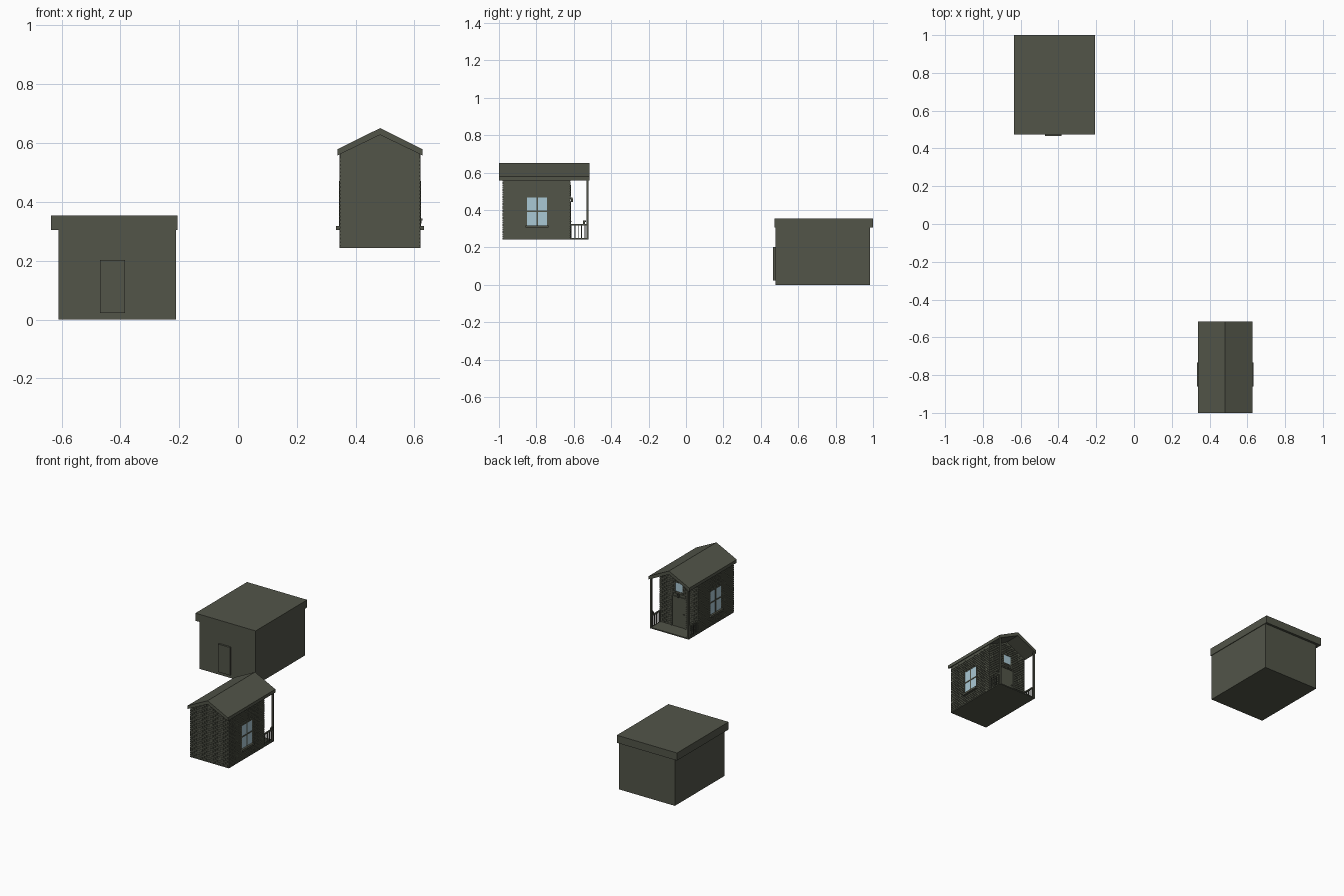
import bpy, bmesh

if "Cube" in bpy.data.objects:
    bpy.data.objects.remove(bpy.data.objects["Cube"], do_unlink=True)


def material(name, rgb):
    m = bpy.data.materials.new(name)
    m.use_nodes = True
    m.diffuse_color = (*rgb, 1)
    m.node_tree.nodes["Principled BSDF"].inputs["Base Color"].default_value = (*rgb, 1)
    return m


OLIVE = material("dark olive", (0.084, 0.09, 0.066))
GLASS = material("pale blue glass", (0.40, 0.58, 0.66))


def add_box(bm, x, y, z):
    """Add a box given its (min, max) range on each axis."""
    v = [bm.verts.new((a, b, c)) for a in x for b in y for c in z]
    for f in ((0, 1, 3, 2), (4, 6, 7, 5), (0, 4, 5, 1), (2, 3, 7, 6), (0, 2, 6, 4), (1, 5, 7, 3)):
        bm.faces.new([v[i] for i in f])


def finish(name, bm, mat):
    bmesh.ops.recalc_face_normals(bm, faces=bm.faces[:])
    me = bpy.data.meshes.new(name)
    bm.to_mesh(me)
    bm.free()
    me.materials.append(mat)
    ob = bpy.data.objects.new(name, me)
    bpy.context.collection.objects.link(ob)
    return ob


def boxes(name, parts, mat=OLIVE):
    bm = bmesh.new()
    for p in parts:
        add_box(bm, *p)
    return finish(name, bm, mat)


def prism(name, profile, y, mat=OLIVE):
    """Extrude an (x, z) profile along y."""
    bm = bmesh.new()
    f = bm.faces.new([bm.verts.new((a, y[0], b)) for a, b in profile])
    new = bmesh.ops.extrude_face_region(bm, geom=[f])["geom"]
    bmesh.ops.translate(bm, vec=(0, y[1] - y[0], 0),
                        verts=[g for g in new if isinstance(g, bmesh.types.BMVert)])
    return finish(name, bm, mat)


# Flat-roofed shed
boxes("shed_walls", [((-0.61, -0.21), (0.478, 0.985), (0, 0.305))])
boxes("shed_roof", [((-0.636, -0.206), (0.474, 1.0), (0.305, 0.354))])
boxes("shed_door", [((-0.47, -0.384), (0.466, 0.479), (0.022, 0.202))])

# Cabin dimensions
CX, HALF, BASE = 0.483, 0.138, 0.243
FRONT, BACK, PORCH = -0.98, -0.617, -0.52
EAVE, RIDGE, SLOPE = 0.558, 0.628, 0.483
RELIEF = 0.003


def under_roof(dx):
    return RIDGE - SLOPE * abs(dx)


# Cabin core and roof
core = HALF - RELIEF
prism("cabin_walls", [(CX - core, BASE), (CX + core, BASE), (CX + core, under_roof(core)),
                      (CX, RIDGE), (CX - core, under_roof(core))],
      (FRONT + RELIEF, BACK - RELIEF))
prism("cabin_roof", [(CX - 0.145, EAVE), (CX, RIDGE), (CX + 0.145, EAVE),
                     (CX + 0.145, 0.579), (CX, 0.651), (CX - 0.145, 0.579)], (-1.0, -0.516))
boxes("cabin_floor", [((CX - HALF, CX + HALF), (FRONT, PORCH), (BASE, BASE + 0.007))])

# Openings that the bricks leave free: (low, high, bottom, top)
WINDOW = (-0.853, -0.74, 0.318, 0.468)
DOOR = (CX - 0.047, CX + 0.047, 0.25, 0.44)
ATTIC = (CX - 0.028, CX + 0.028, 0.475, 0.535)


def brick_spans(low, high, openings):
    """Running-bond bricks as (a, b, bottom, top), outside the openings."""
    length, course, gap = 0.03, 0.0125, 0.0025
    row, z = 0, BASE + 0.009
    while z < RIDGE:
        top = z + course - gap
        a = low - (length / 2 if row % 2 else 0)
        while a < high:
            s, e = max(a, low), min(a + length - gap, high)
            a += length
            if e - s < 0.003:
                continue
            pieces = [(s, e)]
            for o in openings:
                if top > o[2] and z < o[3]:
                    pieces = [q for p, r in pieces for q in ((p, min(r, o[0])), (max(p, o[1]), r))
                              if q[1] - q[0] > 0.001]
            for p, r in pieces:
                yield p, r, z, top
        z += course
        row += 1


# Brick relief on the four walls
bricks = []
for p, r, z, top in brick_spans(FRONT, BACK, [WINDOW]):
    if top < under_roof(HALF):
        for s in (-1, 1):
            xs = sorted((CX + s * (core - 0.001), CX + s * HALF))
            bricks.append((xs, (p, r), (z, top)))
for y, openings in (((FRONT, FRONT + RELIEF + 0.001), []),
                    ((BACK - RELIEF - 0.001, BACK), [DOOR, ATTIC])):
    for p, r, z, top in brick_spans(CX - HALF, CX + HALF, openings):
        reach = (RIDGE - top) / SLOPE
        p, r = max(p, CX - reach), min(r, CX + reach)
        if r - p > 0.002:
            bricks.append(((p, r), y, (z, top)))
boxes("wall_bricks", bricks)

# Side windows: glass, frame with cross bars, sill
glass, frame, sill = [], [], []
a, b, lo, hi = WINDOW
mid_y, mid_z, bar = (a + b) / 2, (lo + hi) / 2, 0.004
for s in (-1, 1):
    pane = sorted((CX + s * (core - 0.001), CX + s * (HALF - 0.001)))
    proud = sorted((CX + s * core, CX + s * (HALF + 0.001)))
    glass.append((pane, (a, b), (lo, hi)))
    frame.append((proud, (mid_y - bar, mid_y + bar), (lo, hi)))
    frame.append((proud, (a, b), (mid_z - bar, mid_z + bar)))
    frame += [(proud, (y - 0.003, y + 0.003), (lo, hi)) for y in (a, b)]
    frame.append((proud, (a, b), (hi - 0.002, hi + 0.004)))
    sill.append((sorted((CX + s * core, CX + s * 0.15)), (a - 0.006, b + 0.006), (lo - 0.013, lo)))
boxes("side_window_glass", glass, GLASS)
boxes("side_window_frames", frame)
boxes("window_sills", sill)

# Porch door, lamp and small upper window
x0, x1, z0, z1 = DOOR
boxes("porch_door", [((x0, x1), (BACK - 0.005, BACK - 0.001), (z0, z1))])
boxes("porch_door_frame", [((x0 - 0.005, x0), (BACK - 0.004, BACK + 0.003), (z0, z1)),
                           ((x1, x1 + 0.005), (BACK - 0.004, BACK + 0.003), (z0, z1)),
                           ((x0 - 0.005, x1 + 0.005), (BACK - 0.004, BACK + 0.003), (z1, z1 + 0.005))])
boxes("door_knob", [((x0 + 0.008, x0 + 0.014), (BACK - 0.002, BACK + 0.005), (0.335, 0.341))])
boxes("porch_lamp", [((CX - 0.004, CX + 0.004), (BACK - 0.004, BACK + 0.01), (0.46, 0.466)),
                     ((CX - 0.006, CX + 0.006), (BACK + 0.001, BACK + 0.012), (0.443, 0.46))])
x0, x1, z0, z1 = ATTIC
boxes("upper_window_glass", [((x0, x1), (BACK - 0.005, BACK - 0.001), (z0, z1))], GLASS)
boxes("upper_window_frame",
      [((x - 0.002, x + 0.002), (BACK - 0.004, BACK + 0.002), (z0, z1)) for x in (x0, x1)]
      + [((x0, x1), (BACK - 0.004, BACK + 0.002), (z - 0.002, z + 0.002)) for z in (z0, z1)])

# Porch posts and side railings
posts, rails = [], []
for s in (-1, 1):
    def across(inner, outer):
        return sorted((CX + s * (HALF - inner), CX + s * (HALF - outer)))
    posts.append((across(0.011, 0), (PORCH - 0.011, PORCH), (BASE, 0.566)))
    rails.append((across(0.01, 0.001), (BACK, PORCH - 0.008), (0.318, 0.326)))
    for i in range(5):
        y = BACK + 0.006 + i * 0.0175
        rails.append((across(0.008, 0.003), (y - 0.0025, y + 0.0025), (BASE + 0.005, 0.32)))
boxes("porch_posts", posts)
boxes("porch_railings", rails)

# Small ornament standing on the left rail
rail_x = CX + HALF
boxes("rail_ornament", [((rail_x - 0.006, rail_x + 0.003), (-0.552, -0.54), (0.326, 0.337)),
                        ((rail_x - 0.004, rail_x + 0.007), (-0.55, -0.534), (0.337, 0.344))])
